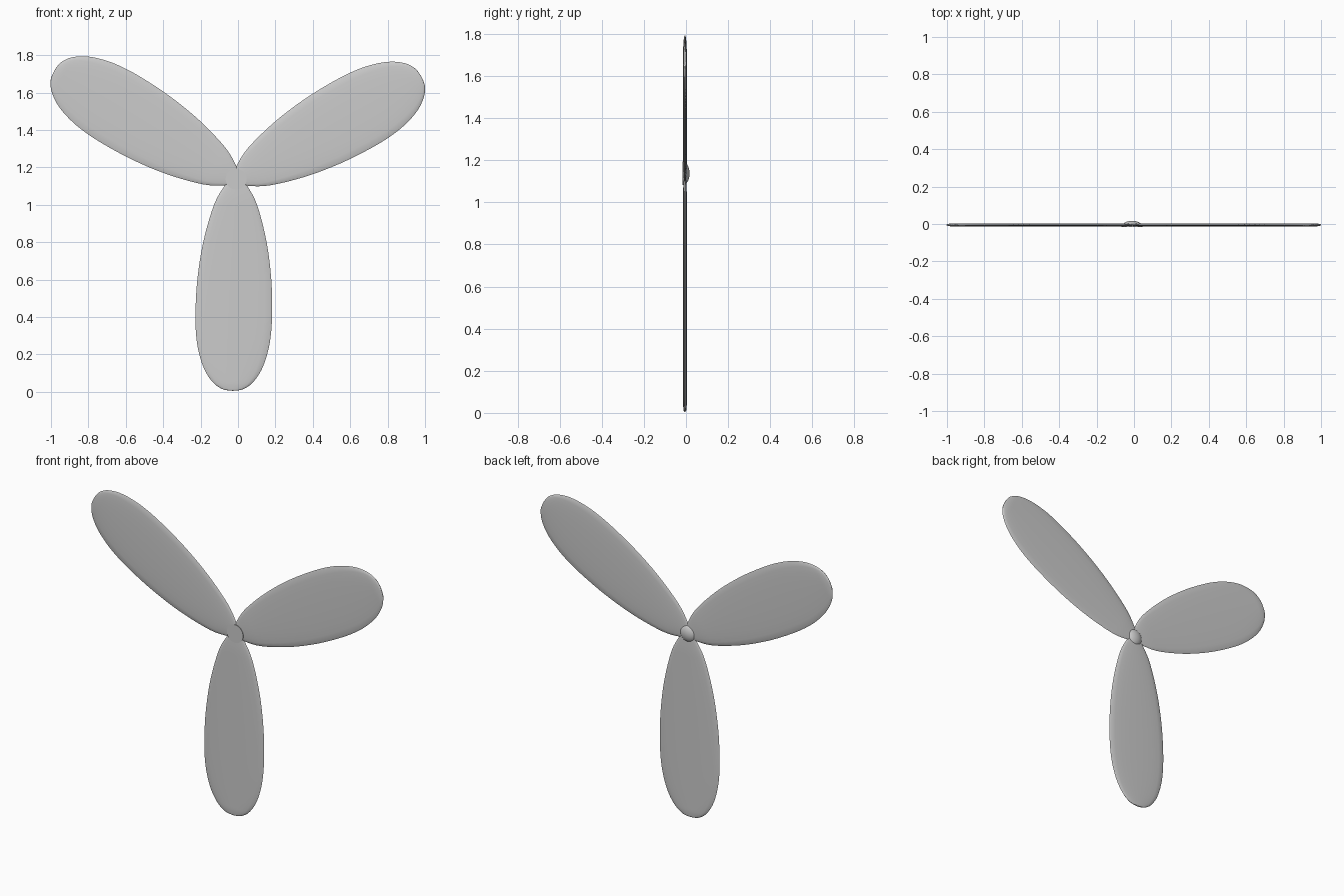
import bpy, bmesh
from math import sin, cos, pi, radians, copysign

if "Cube" in bpy.data.objects:
    bpy.data.objects.remove(bpy.data.objects["Cube"])

HUB_X, HUB_Z = -0.01, 1.137

# blade outline: (distance from hub centre, half width)
OUTLINE = [(0.0, 0.03), (0.035, 0.06), (0.137, 0.115), (0.33, 0.168), (0.53, 0.197),
           (0.717, 0.205), (0.85, 0.198), (0.95, 0.178), (1.03, 0.147), (1.09, 0.104),
           (1.12, 0.062), (1.129, 0.033), (1.132, 0.0)]


def smooth_path(pts, steps):
    """Catmull-Rom interpolation through the points."""
    out = []
    for i in range(len(pts) - 1):
        p0, p1 = pts[max(i - 1, 0)], pts[i]
        p2, p3 = pts[i + 1], pts[min(i + 2, len(pts) - 1)]
        for k in range(steps):
            t = k / steps
            out.append(tuple(
                0.5 * (2 * b + (c - a) * t + (2 * a - 5 * b + 4 * c - d) * t ** 2
                       + (3 * b - a - 3 * c + d) * t ** 3)
                for a, b, c, d in zip(p0, p1, p2, p3)))
    return out


def finish(bm, name):
    bmesh.ops.recalc_face_normals(bm, faces=bm.faces)
    me = bpy.data.meshes.new(name)
    bm.to_mesh(me)
    bm.free()
    ob = bpy.data.objects.new(name, me)
    bpy.context.collection.objects.link(ob)
    bpy.context.view_layer.objects.active = ob
    ob.select_set(True)
    bpy.ops.object.shade_smooth_by_angle(angle=radians(40))
    ob.select_set(False)
    return ob


def loft(bm, rings, tip):
    """Skin closed rings, cap the first one and close onto the tip point."""
    rings = [[bm.verts.new(p) for p in r] for r in rings]
    n = len(rings[0])
    for a, b in zip(rings, rings[1:]):
        for i in range(n):
            bm.faces.new((a[i], a[(i + 1) % n], b[(i + 1) % n], b[i]))
    bm.faces.new(rings[0])
    end = bm.verts.new(tip)
    for i in range(n):
        bm.faces.new((rings[-1][i], rings[-1][(i + 1) % n], end))


# blades: thin flattened-oval sections along the outline
def blade(name, angle):
    d, n = (cos(angle), sin(angle)), (-sin(angle), cos(angle))

    def place(s, w, y):
        return (HUB_X + d[0] * s + n[0] * w, y, HUB_Z + d[1] * s + n[1] * w)

    rings = []
    for s, hw in smooth_path(OUTLINE, 4):
        thick = 0.009 * min(1, (hw / 0.1) ** 0.5)
        ring = []
        for k in range(20):
            c, q = cos(2 * pi * k / 20), sin(2 * pi * k / 20)
            ring.append(place(s, hw * c, -0.005 + thick * copysign(abs(q) ** 0.8, q)))
        rings.append(ring)
    bm = bmesh.new()
    loft(bm, rings, place(OUTLINE[-1][0], 0, -0.005))
    finish(bm, name)


for label, deg in (("lower", -91), ("right", 29), ("left", 149)):
    blade(label + "_blade", radians(deg))

# hub: flat disc at the front, shallow dome at the back
R, Y0, H = 0.056, -0.016, 0.033
hub_rings = []
for j in range(8):
    a = j / 8 * pi / 2
    hub_rings.append([(HUB_X + R * cos(a) * cos(2 * pi * k / 32), Y0 + H * sin(a),
                       HUB_Z + R * cos(a) * sin(2 * pi * k / 32)) for k in range(32)])
bm = bmesh.new()
loft(bm, hub_rings, (HUB_X, Y0 + H, HUB_Z))
finish(bm, "hub")
